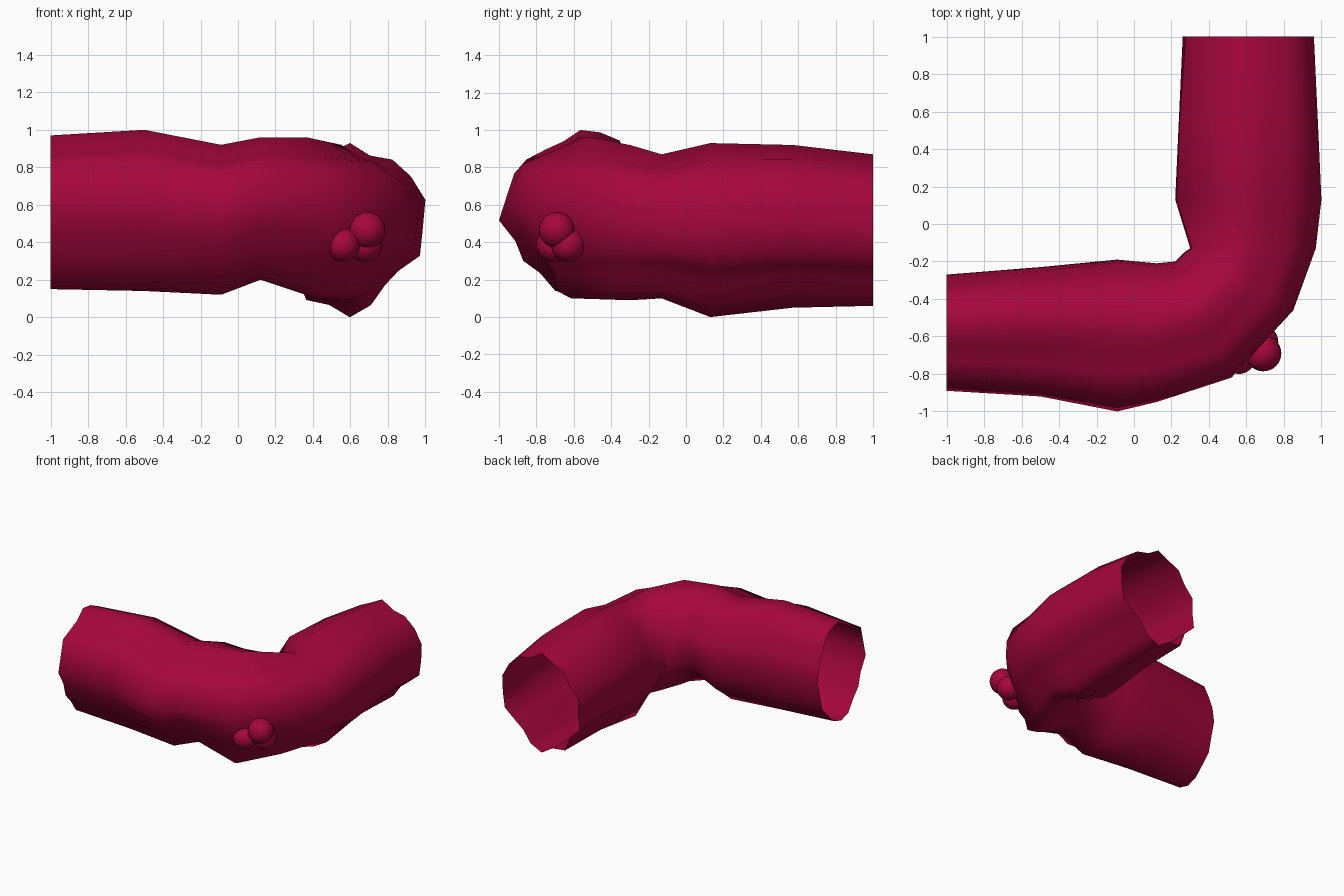
import bpy, bmesh, math, random
from mathutils import Vector

if "Cube" in bpy.data.objects:
    bpy.data.objects.remove(bpy.data.objects["Cube"])

random.seed(4)

mat = bpy.data.materials.new("crimson")
mat.diffuse_color = (0.38, 0.002, 0.045, 1)
mat.use_nodes = True
mat.node_tree.nodes["Principled BSDF"].inputs["Base Color"].default_value = mat.diffuse_color


def finish(bm, name):
    for f in bm.faces:
        f.smooth = True
    mesh = bpy.data.meshes.new(name)
    bm.to_mesh(mesh)
    bm.free()
    mesh.materials.append(mat)
    obj = bpy.data.objects.new(name, mesh)
    bpy.context.collection.objects.link(obj)
    return obj


def fit(values, lo, hi):
    a, b = min(values), max(values)
    return [lo + (v - a) / (b - a) * (hi - lo) for v in values]


# Lumpy outline of each leg: radius factors from the outer side, over the top, round
leg_a = [1.07, 1.02, 1.06, .92, .88, 1.01, 1.01, 1.06, .98, 1,
         1, .95, 1, .96, 1, 1, .99, .88, .91, .9]
leg_b = [.99, 1.09, 1.03, .99, .9, 1.02, .92, .97, .88, .99,
         .92, 1.02, .9, 1.02, .92, 1.03, .93, .81, .84, 1]
N = len(leg_a)

# Sections along the bend: inner x, y, outer x, y, bottom, top, outward lean of the floor
sections = [
    (-1, -.27, -1, -.89, .15, .97, 0),
    (-.5, -.23, -.5, -.92, .14, 1.0, 0),
    (-.09, -.19, -.09, -1, .12, .92, 0),
    (.12, -.21, .12, -.95, .20, .96, 0),
    (.22, -.20, .52, -.82, .10, .96, .18),
    (.27, -.15, .85, -.46, .09, .92, 0),
    (.30, -.13, .97, -.13, .10, .87, 0),
    (.22, .13, 1, .13, 0, .93, 0),
    (.24, .57, .98, .57, .05, .92, 0),
    (.26, 1, .96, 1, .06, .87, 0),
]

# Open bent tunnel
bm = bmesh.new()
rings = []
for i, (ix, iy, ox, oy, lo, hi, lean) in enumerate(sections):
    t = min(max((i - 3) / 3, 0), 1)
    rad = [a * (1 - t) + b * t + random.uniform(-.02, .02) for a, b in zip(leg_a, leg_b)]
    ang = [2 * math.pi * k / N for k in range(N)]
    across = fit([r * math.cos(a) for r, a in zip(rad, ang)], 0, 1)
    height = fit([r * math.sin(a) for r, a in zip(rad, ang)], lo, hi)
    inner, outer = Vector((ix, iy, 0)), Vector((ox, oy, 0))
    ring = []
    for s, z, a in zip(across, height, ang):
        p = inner.lerp(outer, s + lean * max(0, -math.sin(a)) ** 4)
        ring.append(bm.verts.new((p.x, p.y, z)))
    rings.append(ring)
for r, q in zip(rings, rings[1:]):
    for k in range(N):
        n = (k + 1) % N
        bm.faces.new((r[k], q[k], q[n], r[n]))
finish(bm, "tunnel")

# Cluster of three balls on the outer corner
for i, (pos, radius) in enumerate([((.69, -.69, .465), .096),
                                   ((.56, -.71, .385), .09),
                                   ((.68, -.63, .385), .09)]):
    bm = bmesh.new()
    bmesh.ops.create_uvsphere(bm, u_segments=32, v_segments=16, radius=radius)
    finish(bm, f"ball_{i + 1}").location = pos
